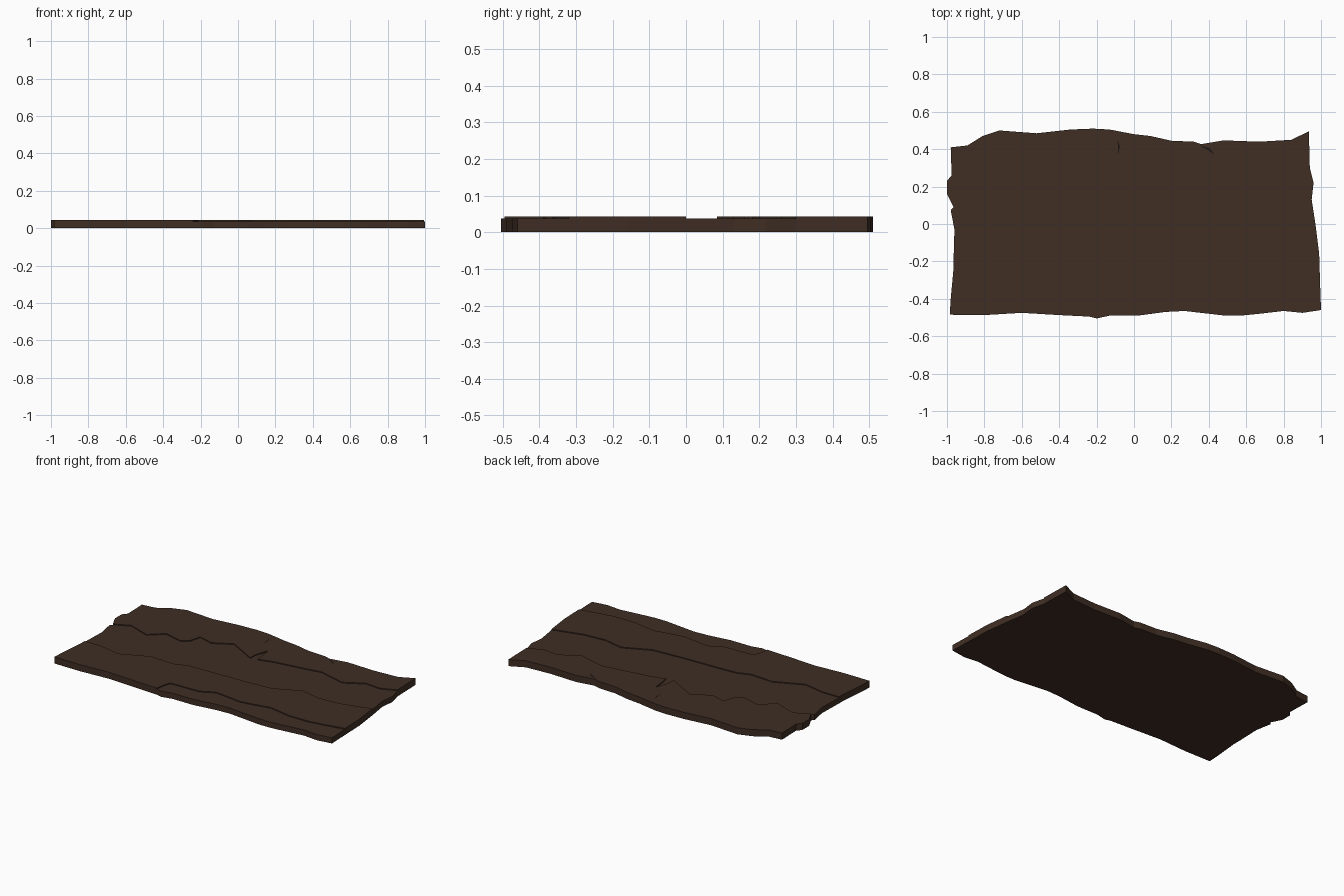
import bpy, bmesh

if "Cube" in bpy.data.objects:
    bpy.data.objects.remove(bpy.data.objects["Cube"])

LOW, HIGH = 0.037, 0.043

# Outline edges of the slab, split where the step lines meet them
back_edge = [(.935, .495), (.84, .45), (.67, .44), (.48, .447), (.36, .427), (.32, .44), (.2, .445),
             (.09, .47), (0, .48), (-.13, .505), (-.22, .51), (-.34, .505), (-.52, .485), (-.72, .5),
             (-.81, .47), (-.89, .42), (-.98, .41)]
left_back = [(-.98, .41), (-.975, .26), (-1, .23), (-1, .16), (-.965, .09)]
left_mid = [(-.965, .09), (-.98, .075), (-.96, -.03), (-.965, -.2)]
left_front = [(-.965, -.2), (-.965, -.24), (-.98, -.4), (-.985, -.485)]
front_left = [(-.985, -.485), (-.8, -.487), (-.6, -.475), (-.4, -.487), (-.24, -.495)]
front_right = [(-.24, -.495), (-.2, -.505), (-.13, -.49), (.02, -.49), (.17, -.47), (.27, -.465),
               (.49, -.49), (.57, -.49), (.67, -.48), (.8, -.465), (.9, -.475), (1, -.46)]
right_front = [(1, -.46), (.995, -.32)]
right_strip = [(.995, -.32), (.99, -.16), (.97, 0)]
right_mid = [(.97, 0), (.95, .13), (.96, .22), (.94, .3)]
right_back = [(.94, .3), (.935, .495)]

# Step lines on the top face, left to right
back_step = [(-.965, .09), (-.865, .138), (-.72, .084), (-.63, .163), (-.51, .13), (-.46, .16),
             (-.44, .24), (-.34, .21), (-.22, .275), (-.03, .17), (-.03, .22), (0, .31), (.01, .23),
             (.02, .18), (.12, .205), (.335, .234), (.43, .25), (.61, .2), (.735, .27), (.84, .26), (.94, .3)]
middle_step = [(-.965, -.2), (-.85, -.2), (-.7, -.23), (-.52, -.15), (-.355, -.16), (-.27, -.13),
               (-.15, -.125), (.1, -.12), (.317, -.107), (.49, -.03), (.62, -.06), (.77, -.05), (.97, 0)]
front_step = [(-.24, -.495), (-.23, -.44), (-.215, -.39), (-.005, -.384), (.08, -.34), (.27, -.365),
              (.365, -.35), (.47, -.33), (.62, -.36), (.77, -.36), (.995, -.32)]


def loop(*chains):
    pts = []
    for c in chains:
        pts += c[:-1]
    return pts


def material(name, color):
    m = bpy.data.materials.new(name)
    m.diffuse_color = (*color, 1)
    m.use_nodes = True
    m.node_tree.nodes["Principled BSDF"].inputs["Base Color"].default_value = m.diffuse_color
    return m


def finish(bm, name, mat):
    bmesh.ops.remove_doubles(bm, verts=bm.verts, dist=1e-5)
    bmesh.ops.triangulate(bm, faces=[f for f in bm.faces if len(f.verts) > 4], ngon_method='EAR_CLIP')
    bmesh.ops.recalc_face_normals(bm, faces=bm.faces)
    me = bpy.data.meshes.new(name)
    bm.to_mesh(me)
    bm.free()
    me.materials.append(mat)
    ob = bpy.data.objects.new(name, me)
    bpy.context.collection.objects.link(ob)
    return ob


def face(bm, pts, z):
    f = bm.faces.new([bm.verts.new((x, y, z)) for x, y in pts])
    f.normal_update()
    if (f.normal.z > 0) != (z > 0.01):
        f.normal_flip()


def wall(bm, chain, z0, z1):
    for a, b in zip(chain, chain[1:]):
        bm.faces.new([bm.verts.new((*p, z)) for p, z in ((a, z0), (b, z0), (b, z1), (a, z1))])


bark = material("bark_brown", (.05, .027, .017))
dark = material("crack_dark", (.012, .008, .006))

# Bark slab: stepped top plates, flat underside, side walls
bm = bmesh.new()
back_r, mid_r, front_r = back_step[::-1], middle_step[::-1], front_step[::-1]
face(bm, loop(back_edge, left_back, back_step, right_back), HIGH)
face(bm, loop(back_r, left_mid, middle_step, right_mid), LOW)
face(bm, loop(mid_r, left_front, front_left, front_step, right_strip), HIGH)
face(bm, loop(front_r, front_right, right_front), LOW)
low_edges = [left_mid, right_mid, front_right, right_front]
high_edges = [back_edge, left_back, left_front, front_left, right_strip, right_back]
for c in low_edges:
    wall(bm, c, 0, LOW)
for c in high_edges:
    wall(bm, c, 0, LOW)
    wall(bm, c, LOW, HIGH)
for c in (back_step, middle_step, front_step):
    wall(bm, c, LOW, HIGH)
face(bm, loop(back_edge, left_back, left_mid, left_front, front_left, front_right,
              right_front, right_strip, right_mid, right_back), 0)
finish(bm, "bark_slab", bark)

# Short hairline cracks on the back plate
bm = bmesh.new()
for a, m, b in (((-.085, .37), (-.08, .41), (-.09, .455)), ((.35, .42), (.4, .4), (.43, .37))):
    face(bm, [a, (m[0] - .005, m[1] - .005), b, (m[0] + .005, m[1] + .005)], HIGH + .0005)
finish(bm, "hairline_cracks", dark)
